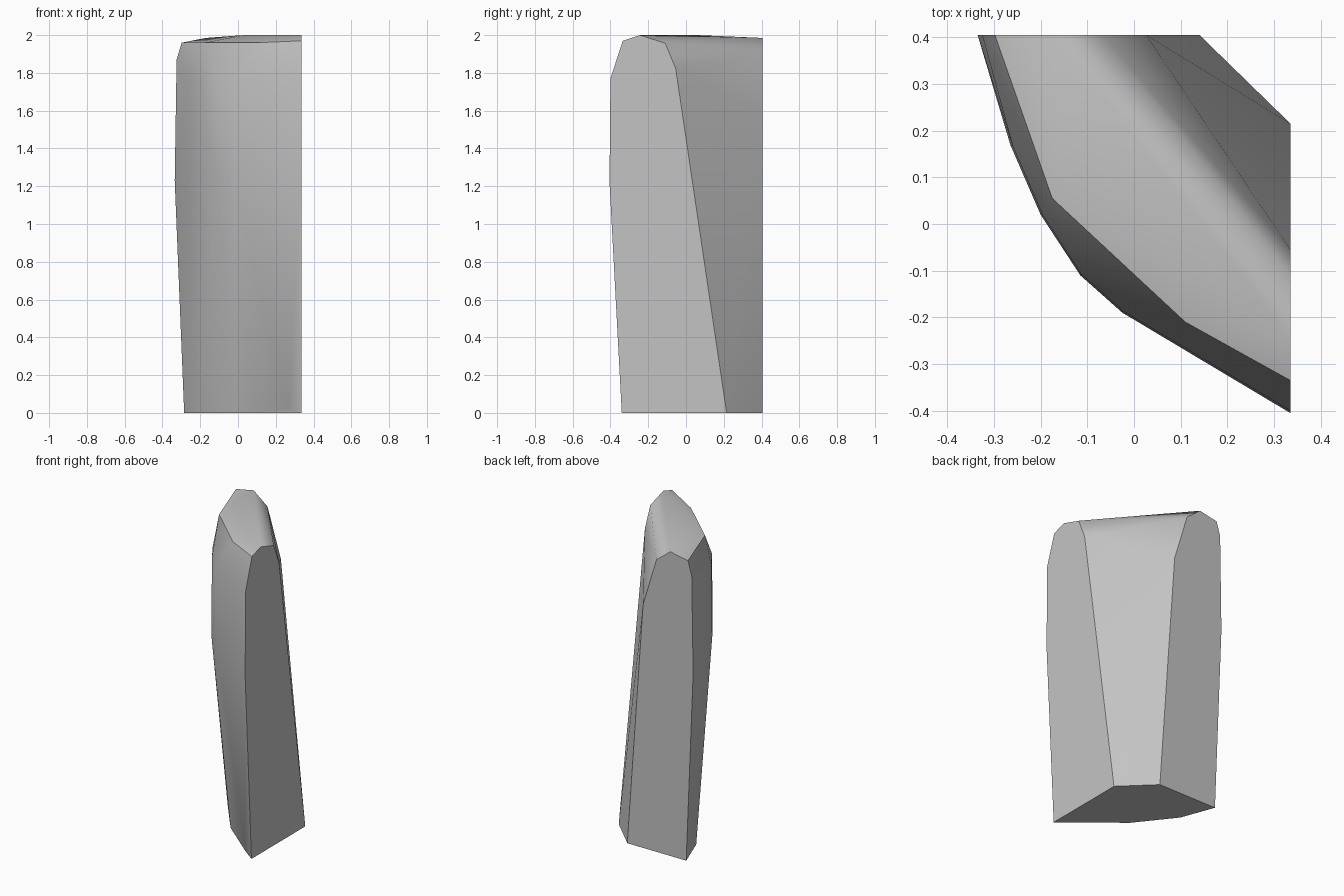
import bpy
import bmesh
import math

cube = bpy.data.objects.get("Cube")
if cube:
    bpy.data.objects.remove(cube, do_unlink=True)

SIDE_X, BACK_Y = 0.335, 0.405

# Cut end facing the side: (y, z) outline
side_end = [(-0.34, 0), (-0.405, 1.22), (-0.40, 1.77), (-0.335, 1.97),
            (-0.245, 2.0), (-0.11, 1.957), (-0.055, 1.825), (0.215, 0)]
# Cut end facing the back: (x, z) outline
back_end = [(-0.285, 0), (-0.335, 1.23), (-0.325, 1.87), (-0.298, 1.96),
            (-0.17, 1.985), (-0.07, 1.905), (0.026, 1.59), (0.14, 0)]
# Bowed outer wall between the ends: (x, y) at its widest
wall = [(-0.265, 0.17), (-0.20, 0.02), (-0.115, -0.11), (-0.025, -0.19)]
# Lower rim, shoulder ridge and crest
rim = [(0.27, -0.308, 0.02), (-0.015, -0.055, 0), (-0.204, 0.186, 0)]
ridge = [(-0.175, 0.055, 1.96), (0.11, -0.21, 1.96)]
crest = [(0.03, 0.06, 2.0)]

points = [(SIDE_X, y, z) for y, z in side_end]
points += [(x, BACK_Y, z) for x, z in back_end]
points += [(x, y, 1.25) for x, y in wall]
points += [(x * 0.98, y * 0.98, 1.76) for x, y in wall]
points += rim + ridge + crest

# Wrap the outlines into one solid chunk
bm = bmesh.new()
for p in points:
    bm.verts.new(p)
hull = bmesh.ops.convex_hull(bm, input=bm.verts[:])
loose = {g for g in hull["geom_interior"] + hull["geom_unused"]
         if isinstance(g, bmesh.types.BMVert)}
bmesh.ops.delete(bm, geom=list(loose), context='VERTS')
bmesh.ops.dissolve_limit(bm, angle_limit=math.radians(0.5),
                         verts=bm.verts[:], edges=bm.edges[:])
bmesh.ops.recalc_face_normals(bm, faces=bm.faces[:])


def is_cut(face):
    n = face.normal
    return n.x > 0.99 or n.y > 0.99 or n.z < -0.9


def on_ridge(v):
    line = ridge + [(SIDE_X, -0.335, 1.97), (-0.298, BACK_Y, 1.96)]
    return any(math.dist(v.co, p) < 0.001 for p in line)


# Crisp edges around the cuts and along the ridge, smooth elsewhere
for f in bm.faces:
    f.smooth = not is_cut(f)
for e in bm.edges:
    cut = any(is_cut(f) for f in e.link_faces)
    e.smooth = not (cut or all(on_ridge(v) for v in e.verts))

mesh = bpy.data.meshes.new("stone_slab")
bm.to_mesh(mesh)
bm.free()
slab = bpy.data.objects.new("stone_slab", mesh)
bpy.context.collection.objects.link(slab)

# Plain grey stone
grey = bpy.data.materials.new("stone_grey")
grey.use_nodes = True
colour = (0.55, 0.55, 0.55, 1)
grey.diffuse_color = colour
grey.node_tree.nodes["Principled BSDF"].inputs["Base Color"].default_value = colour
mesh.materials.append(grey)
